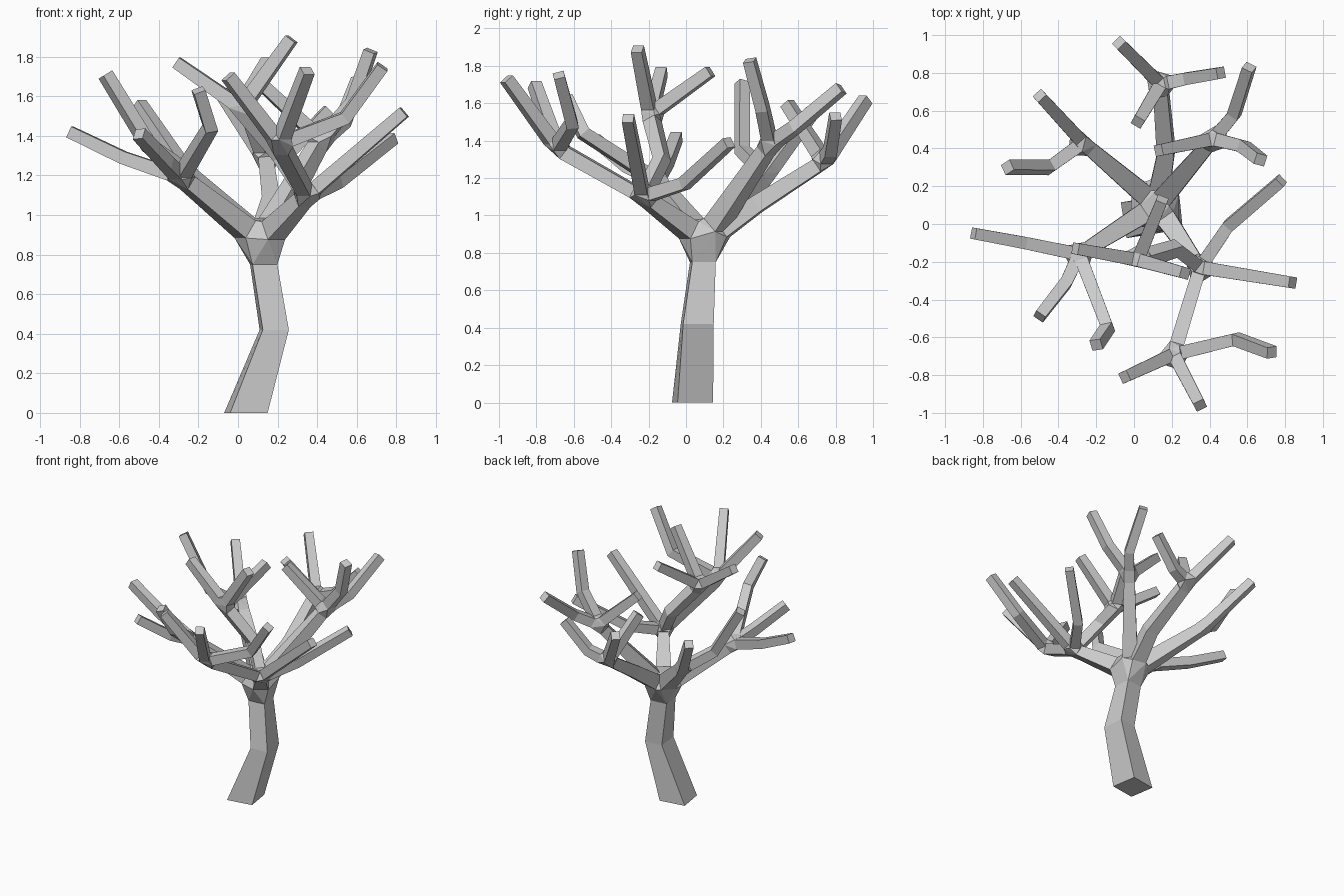
import bpy, bmesh
from mathutils import Vector, Matrix

if "Cube" in bpy.data.objects:
    bpy.data.objects.remove(bpy.data.objects["Cube"])

Z = Vector((0, 0, 1))


def ring(p, d, u, h):
    """Square cross-section of half width h around p, facing d."""
    v = u.cross(d).normalized()
    return [p + h * (a * u + b * v) for a, b in ((-1, -1), (1, -1), (1, 1), (-1, 1))]


def skin(bm, rings, cap_start=False, cap_end=False):
    vs = [[bm.verts.new(c) for c in r] for r in rings]
    for a, b in zip(vs, vs[1:]):
        for i in range(4):
            j = (i + 1) % 4
            bm.faces.new((a[i], a[j], b[j], b[i]))
    if cap_start:
        bm.faces.new(vs[0][::-1])
    if cap_end:
        bm.faces.new(vs[-1])


def hull(bm, rings):
    """Faceted knot that joins the branch ends at a fork."""
    vs = [bm.verts.new(c) for r in rings for c in r]
    res = bmesh.ops.convex_hull(bm, input=vs)
    junk = {e for e in res["geom_interior"] + res["geom_unused"]
            if isinstance(e, bmesh.types.BMVert)}
    bmesh.ops.delete(bm, geom=list(junk), context='VERTS')


def branch(bm, pts, h0, h1, trim0, trim1, tip):
    """Tapered four-sided tube along pts; returns its first and last rings."""
    pts = [Vector(p) for p in pts]
    dirs = [(b - a).normalized() for a, b in zip(pts, pts[1:])]
    pts[0] = pts[0] + dirs[0] * trim0
    pts[-1] = pts[-1] - dirs[-1] * trim1
    u = dirs[0].cross(Z).normalized()
    rings, n = [], len(pts) - 1
    for i, p in enumerate(pts):
        d = (dirs[max(i - 1, 0)] + dirs[min(i, n - 1)]).normalized()
        u = (u - d * u.dot(d)).normalized()
        rings.append(ring(p, d, u, h0 + (h1 - h0) * i / n))
    skin(bm, rings, cap_end=tip)
    return rings[0], rings[-1]


def grow(bm, start, node, h0, trim0):
    """node = (path, children); no children means the path ends in a tip."""
    path, kids = node
    tip = not kids
    first, last = branch(bm, [start] + path, h0, 0.03 if tip else 0.038,
                         trim0, 0 if tip else 0.05, tip)
    if kids:
        knot = [last]
        for k in kids:
            knot.append(grow(bm, path[-1], k, 0.035, 0.055))
        hull(bm, knot)
    return first


def finish(bm, name):
    bmesh.ops.recalc_face_normals(bm, faces=bm.faces[:])
    me = bpy.data.meshes.new(name)
    bm.to_mesh(me)
    bm.free()
    bpy.context.collection.objects.link(bpy.data.objects.new(name, me))


def twig(*pts):
    return (list(pts), [])


# Trunk: three slightly twisted rectangular sections
trunk_rings = []
for c, hx, hy, a in (((0.04, 0.035, 0), 0.096, 0.096, 0.157),
                     ((0.183, 0.06, 0.42), 0.066, 0.082, 0.1),
                     ((0.13, 0.09, 0.75), 0.063, 0.063, 0.1)):
    R = Matrix.Rotation(a, 3, 'Z')
    trunk_rings.append([Vector(c) + R @ Vector((x * hx, y * hy, 0))
                        for x, y in ((-1, -1), (1, -1), (1, 1), (-1, 1))])
bm = bmesh.new()
skin(bm, trunk_rings, cap_start=True)
finish(bm, "trunk")

# Limbs: each is a path to a fork plus its twigs
upper = ([(0.22, -0.13, 1.3), (0.02, -0.19, 1.54)],
         [twig((-0.31, -0.13, 1.77)), twig((0.15, 0.13, 1.77)), twig((0.27, -0.26, 1.89))])
front = ([(0.21, -0.69, 1.36)],
         [twig((-0.05, -0.81, 1.70)), twig((0.35, -0.96, 1.73)),
          twig((0.54, -0.61, 1.49), (0.73, -0.68, 1.75))])
limbs = {
    "left_front_limb": ([(-0.29, -0.16, 1.19)],
                        [twig((-0.58, -0.1, 1.29), (-0.85, -0.05, 1.42)),
                         twig((-0.36, -0.31, 1.26), (-0.5, -0.49, 1.41)),
                         twig((-0.14, -0.55, 1.44), (-0.2, -0.64, 1.63))]),
    "left_back_limb": ([(-0.27, 0.43, 1.22)],
                       [twig((-0.5, 0.68, 1.56)),
                        twig((-0.45, 0.3, 1.35), (-0.67, 0.3, 1.71))]),
    "back_limb": ([(0.17, 0.38, 1.06), (0.14, 0.74, 1.29)],
                  [twig((-0.08, 0.96, 1.62)), twig((0.28, 0.77, 1.34), (0.46, 0.8, 1.53)),
                   twig((0.02, 0.54, 1.6))]),
    "right_back_limb": ([(0.42, 0.45, 1.38)],
                        [twig((0.53, 0.58, 1.47), (0.61, 0.83, 1.68)),
                         twig((0.58, 0.41, 1.57), (0.67, 0.34, 1.83)),
                         twig((0.13, 0.39, 1.65))]),
    "right_front_limb": ([(0.35, -0.23, 1.1)],
                         [twig((0.5, -0.01, 1.17), (0.78, 0.23, 1.39)),
                          twig((0.84, -0.31, 1.52)), front, upper]),
}
hub = Vector((0.12, 0.1, 0.86))
knot = [trunk_rings[-1]]
for name, node in limbs.items():
    bm = bmesh.new()
    knot.append(grow(bm, hub, node, 0.053, 0.12))
    finish(bm, name)

# Crown knot joining trunk and limbs
bm = bmesh.new()
hull(bm, knot)
finish(bm, "crown_knot")
